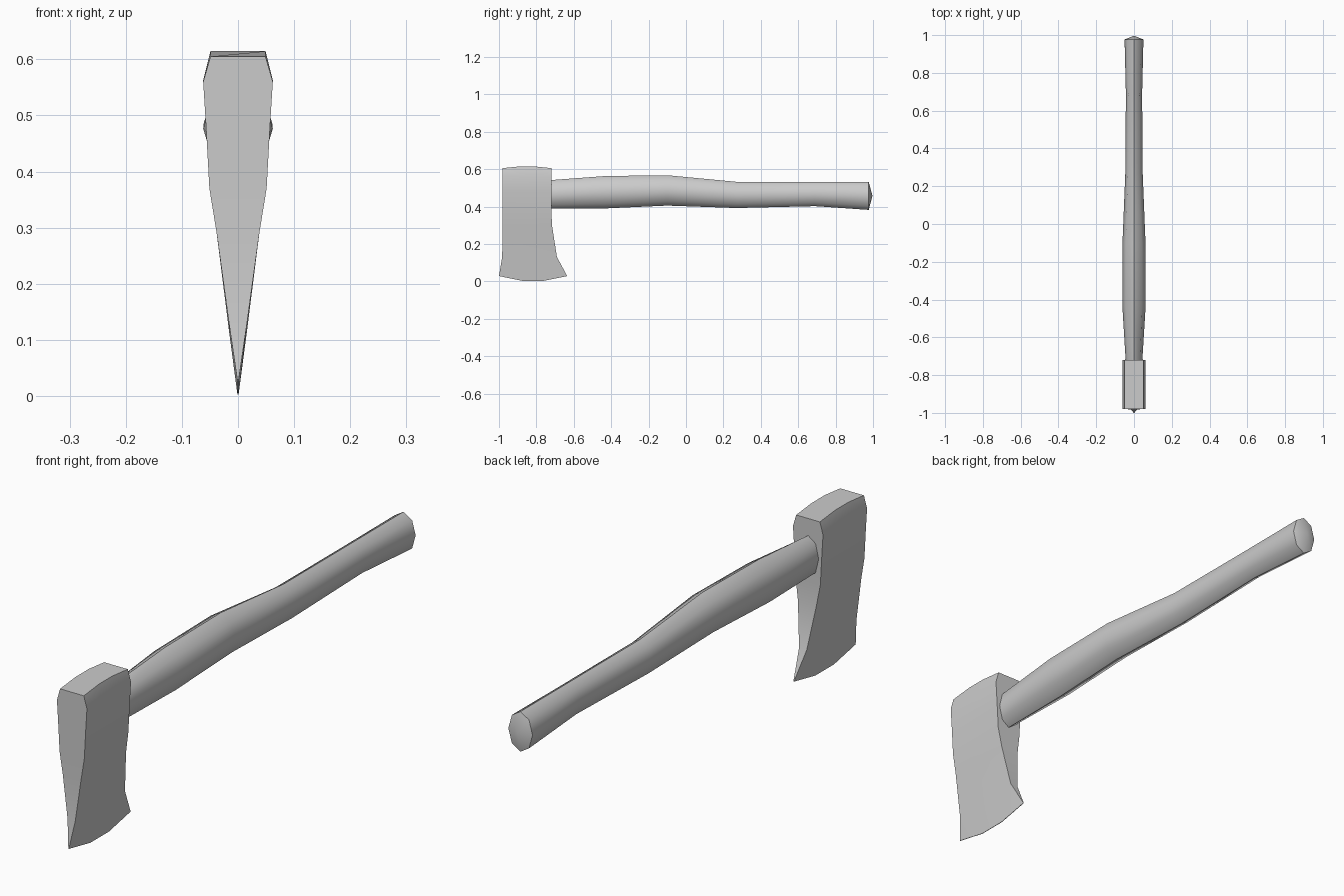
import bpy, bmesh, math

cube = bpy.data.objects.get("Cube")
if cube:
    bpy.data.objects.remove(cube, do_unlink=True)

grey = bpy.data.materials.new("plain grey")
grey.use_nodes = True
colour = (0.6, 0.6, 0.6, 1)
grey.diffuse_color = colour
grey.node_tree.nodes["Principled BSDF"].inputs["Base Color"].default_value = colour


def loft(name, rings, angle):
    """Skin a list of closed rings of points and cap both ends."""
    bm = bmesh.new()
    loops = [[bm.verts.new(p) for p in ring] for ring in rings]
    for a, b in zip(loops, loops[1:]):
        for i in range(len(a)):
            j = (i + 1) % len(a)
            bm.faces.new((a[i], a[j], b[j], b[i]))
    caps = [bm.faces.new(loops[0]), bm.faces.new(loops[-1])]
    bmesh.ops.recalc_face_normals(bm, faces=bm.faces)
    # Domed butt of the handle
    if name == "handle":
        tip = bmesh.ops.poke(bm, faces=[caps[1]])["verts"][0]
        tip.co.y += 0.02
    mesh = bpy.data.meshes.new(name)
    bm.to_mesh(mesh)
    bm.free()
    mesh.materials.append(grey)
    obj = bpy.data.objects.new(name, mesh)
    bpy.context.collection.objects.link(obj)
    bpy.ops.object.select_all(action="DESELECT")
    obj.select_set(True)
    bpy.context.view_layer.objects.active = obj
    bpy.ops.object.shade_smooth_by_angle(angle=math.radians(angle))
    return obj


# Axe head: height, half thickness, front y, back y, bow of the middle
head_rows = [
    (0.605, 0.049, -0.98, -0.72, 0.01),
    (0.56, 0.062, -0.98, -0.72, 0.003),
    (0.48, 0.057, -0.98, -0.72, 0),
    (0.37, 0.051, -0.98, -0.72, 0),
    (0.29, 0.038, -0.98, -0.715, 0),
    (0.13, 0.016, -0.983, -0.69, -0.015),
    (0.028, 0.001, -1.0, -0.635, -0.027),
]
rings = []
for z, half, front, back, bow in head_rows:
    row = [(front + (back - front) * t, z + bow * b)
           for t, b in ((0, 0), (0.35, 0.95), (0.65, 0.95), (1, 0))]
    rings.append([(half, y, h) for y, h in row]
                 + [(-half, y, h) for y, h in reversed(row)])
loft("axe_head", rings, 28)

# Handle: y, bottom, top, half width, as eight-sided sections
handle_rows = [
    (-0.74, 0.388, 0.54, 0.043),
    (-0.43, 0.39, 0.563, 0.062),
    (-0.1, 0.405, 0.567, 0.061),
    (0.27, 0.392, 0.532, 0.046),
    (0.69, 0.402, 0.532, 0.043),
    (0.977, 0.382, 0.532, 0.05),
]
rings = []
for y, low, high, half in handle_rows:
    mid, tall = (low + high) / 2, (high - low) / 2
    rings.append([(half * math.cos(k * math.pi / 4), y,
                   mid + tall * math.sin(k * math.pi / 4)) for k in range(8)])
loft("handle", rings, 50)
